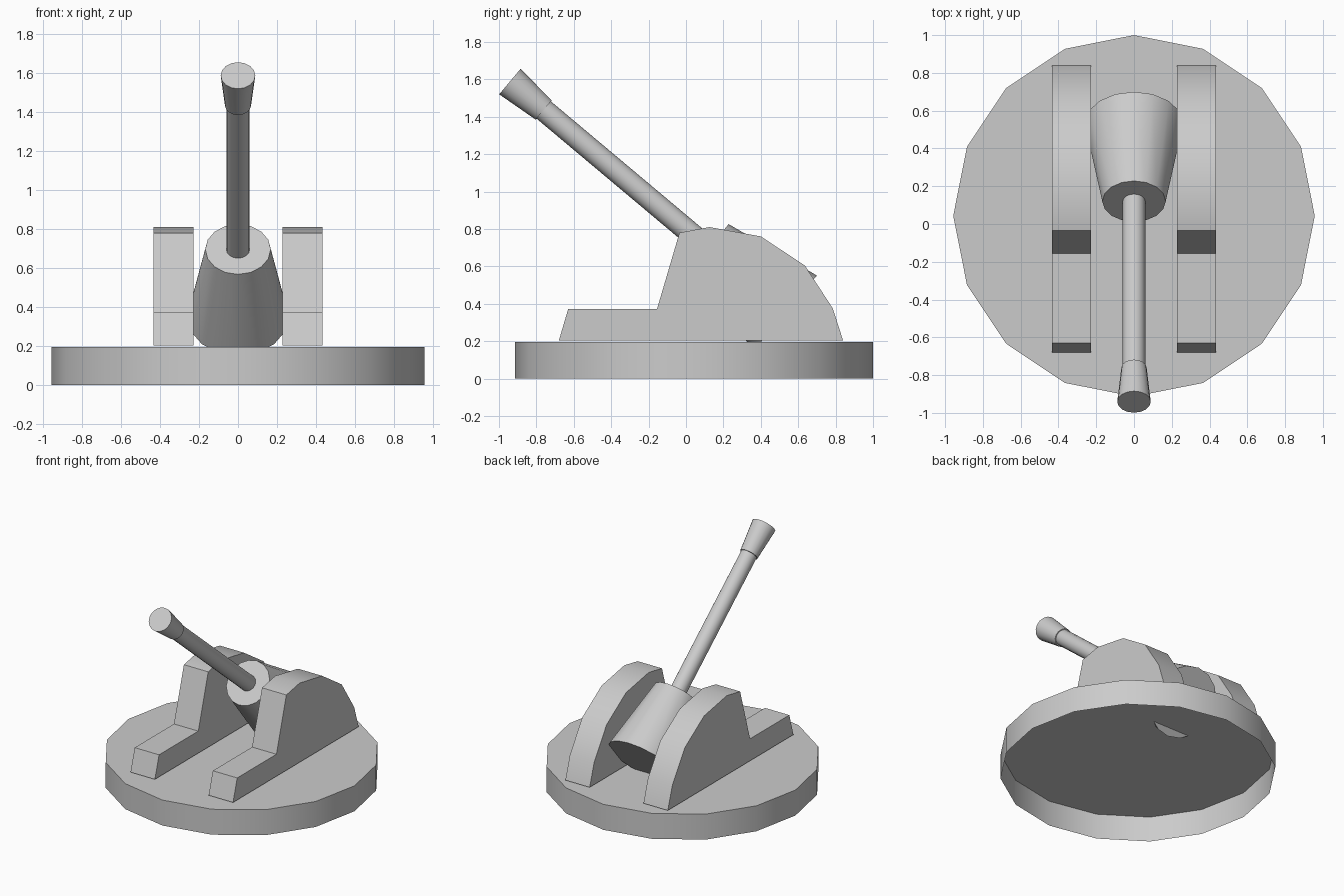
import bpy, bmesh
from math import radians, sin, cos
from mathutils import Vector

if "Cube" in bpy.data.objects:
    bpy.data.objects.remove(bpy.data.objects["Cube"])

AXIS = Vector((0, -cos(radians(40)), sin(radians(40))))  # firing direction
PIVOT = Vector((0, 0.12, 0.697))                         # centre of the breech front face


def finish(name, bm):
    bmesh.ops.recalc_face_normals(bm, faces=bm.faces)
    mesh = bpy.data.meshes.new(name)
    bm.to_mesh(mesh)
    bm.free()
    ob = bpy.data.objects.new(name, mesh)
    bpy.context.collection.objects.link(ob)
    bpy.ops.object.select_all(action='DESELECT')
    ob.select_set(True)
    bpy.context.view_layer.objects.active = ob
    bpy.ops.object.shade_smooth_by_angle(angle=radians(30))
    return ob


def tube(name, t0, t1, r0, r1):
    """Capped cone frustum along the firing axis, from distance t0 to t1."""
    bm = bmesh.new()
    bmesh.ops.create_cone(bm, cap_ends=True, segments=16,
                          radius1=r0, radius2=r1, depth=t1 - t0)
    rot = AXIS.to_track_quat('Z', 'Y').to_matrix()
    bmesh.ops.rotate(bm, verts=bm.verts, matrix=rot)
    bmesh.ops.translate(bm, verts=bm.verts, vec=PIVOT + AXIS * (t0 + t1) / 2)
    return finish(name, bm)


# Round base: 16 sides, open underneath
bm = bmesh.new()
bmesh.ops.create_cone(bm, cap_ends=True, segments=16,
                      radius1=0.957, radius2=0.957, depth=0.195)
bmesh.ops.translate(bm, verts=bm.verts, vec=(0, 0.043, 0.0975))
under = [f for f in bm.faces if f.calc_center_median().z < 0.01]
bmesh.ops.delete(bm, geom=under, context='FACES_ONLY')
base = finish("round_base", bm)
if base.data.polygons[0].normal.dot(base.data.polygons[0].center - Vector((0, 0.043, 0))) < 0:
    base.data.flip_normals()

# Side cheeks: extruded profile (y, z), one per side
PROFILE = [(-0.68, 0.203), (-0.63, 0.372), (-0.155, 0.372), (-0.035, 0.78),
           (0.125, 0.81), (0.4, 0.76), (0.635, 0.605), (0.785, 0.375), (0.84, 0.203)]
for side, label in ((-1, "left"), (1, "right")):
    bm = bmesh.new()
    face = bm.faces.new([bm.verts.new((side * 0.228, y, z)) for y, z in PROFILE])
    ext = bmesh.ops.extrude_face_region(bm, geom=[face], use_keep_orig=True)
    moved = [v for v in ext["geom"] if isinstance(v, bmesh.types.BMVert)]
    bmesh.ops.translate(bm, verts=moved, vec=(side * 0.206, 0, 0))
    finish("cheek_" + label, bm)

# Gun: tapered breech, slim barrel, flared muzzle
tube("breech", -0.538, 0, 0.261, 0.168)
tube("barrel", -0.02, 1.17, 0.06, 0.06)
tube("muzzle", 1.15, 1.386, 0.067, 0.0887)
